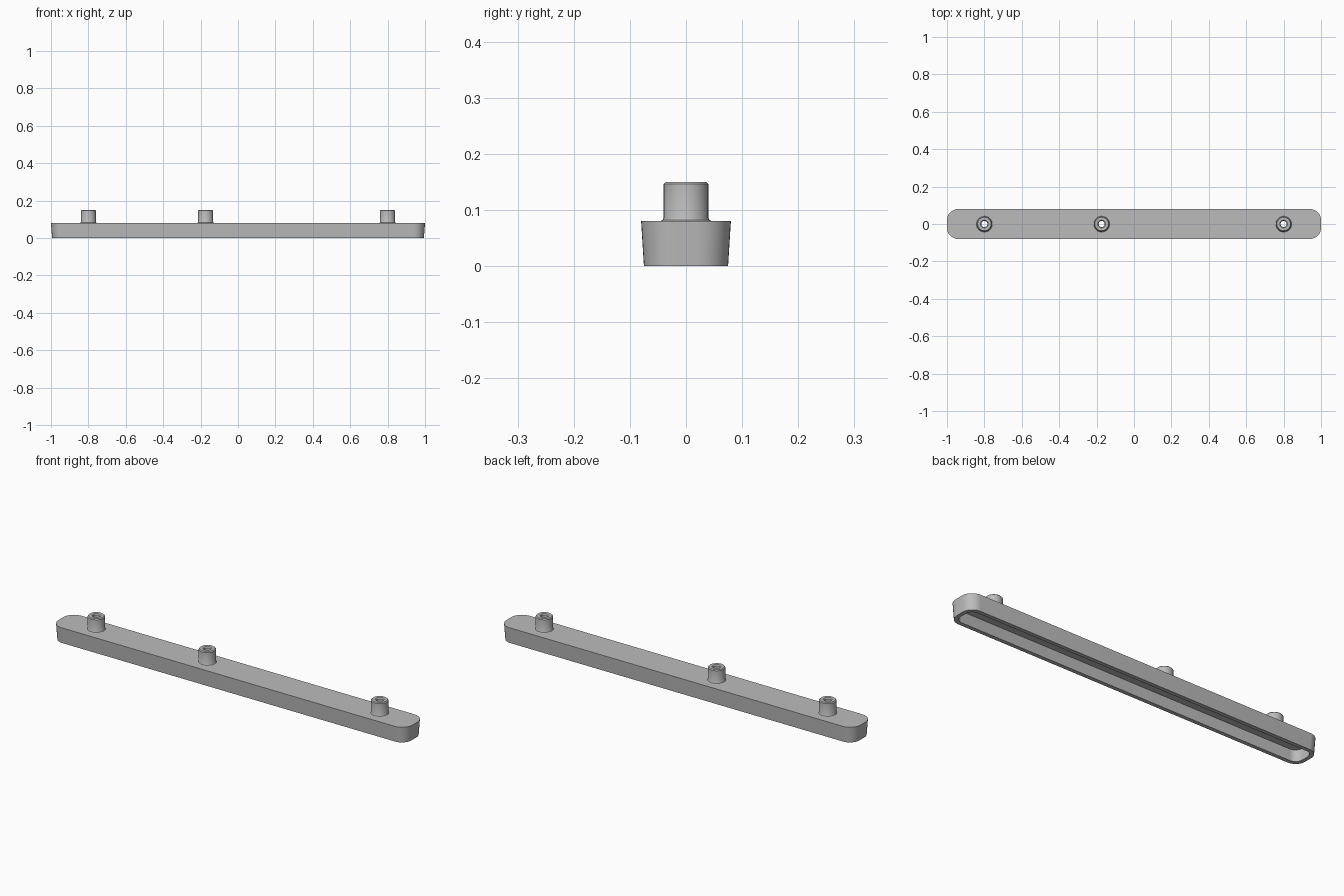
import bpy, bmesh
from math import cos, sin, pi

cube = bpy.data.objects.get("Cube")
if cube:
    bpy.data.objects.remove(cube, do_unlink=True)

grey = bpy.data.materials.new("plain grey")
grey.use_nodes = True
colour = (0.5, 0.5, 0.5, 1)
grey.diffuse_color = colour
grey.node_tree.nodes["Principled BSDF"].inputs["Base Color"].default_value = colour

PEG_X = (-0.8, -0.173, 0.8)


def finish(name, bm):
    bmesh.ops.recalc_face_normals(bm, faces=bm.faces)
    mesh = bpy.data.meshes.new(name)
    bm.to_mesh(mesh)
    bm.free()
    mesh.materials.append(grey)
    obj = bpy.data.objects.new(name, mesh)
    bpy.context.collection.objects.link(obj)
    return obj


def smooth(obj):
    bpy.ops.object.select_all(action='DESELECT')
    obj.select_set(True)
    bpy.context.view_layer.objects.active = obj
    bpy.ops.object.shade_smooth_by_angle(angle=0.6)


def rounded_loop(bm, hx, hy, r, z, steps=10):
    verts = []
    for corner, (sx, sy) in enumerate(((1, 1), (-1, 1), (-1, -1), (1, -1))):
        for i in range(steps + 1):
            a = (corner + i / steps) * pi / 2
            verts.append(bm.verts.new((sx * (hx - r) + r * cos(a),
                                       sy * (hy - r) + r * sin(a), z)))
    return verts


def bridge(bm, a, b):
    n = len(a)
    for i in range(n):
        bm.faces.new((a[i], a[(i + 1) % n], b[(i + 1) % n], b[i]))


# Hollow tapered bar, open underneath
bm = bmesh.new()
loops = [rounded_loop(bm, *spec) for spec in (
    (1.0, 0.08, 0.06, 0.08),
    (0.994, 0.075, 0.055, 0.0),
    (0.974, 0.055, 0.037, 0.0),
    (0.977, 0.058, 0.04, 0.06))]
for a, b in zip(loops, loops[1:]):
    bridge(bm, a, b)
bm.faces.new(loops[0])
bm.faces.new(loops[-1])
bar = finish("hollow_bar", bm)

# Openings through the bar under each peg
bm = bmesh.new()
for x in PEG_X:
    made = bmesh.ops.create_cone(bm, cap_ends=True, segments=32,
                                 radius1=0.03, radius2=0.03, depth=0.08)
    bmesh.ops.translate(bm, verts=made["verts"], vec=(x, 0, 0.07))
cutter = finish("hole_cutter", bm)
cutter.hide_render = True
mod = bar.modifiers.new("peg holes", 'BOOLEAN')
mod.operation = 'DIFFERENCE'
mod.solver = 'EXACT'
mod.object = cutter
bpy.context.view_layer.objects.active = bar
bpy.ops.object.modifier_apply(modifier=mod.name)
bpy.data.objects.remove(cutter, do_unlink=True)
smooth(bar)

# Tubular pegs: closed radius/height profile turned about the peg axis
PROFILE = ((0.03, 0.06), (0.03, 0.08), (0.046, 0.08), (0.042, 0.082),
           (0.04, 0.086), (0.04, 0.146), (0.036, 0.15), (0.021, 0.15),
           (0.016, 0.145), (0.016, 0.06))
for name, x in zip(("right_peg", "middle_peg", "left_peg"), PEG_X):
    bm = bmesh.new()
    rings = [[bm.verts.new((x + r * cos(2 * pi * i / 32),
                            r * sin(2 * pi * i / 32), z)) for i in range(32)]
             for r, z in PROFILE]
    for a, b in zip(rings, rings[1:] + rings[:1]):
        bridge(bm, a, b)
    smooth(finish(name, bm))
